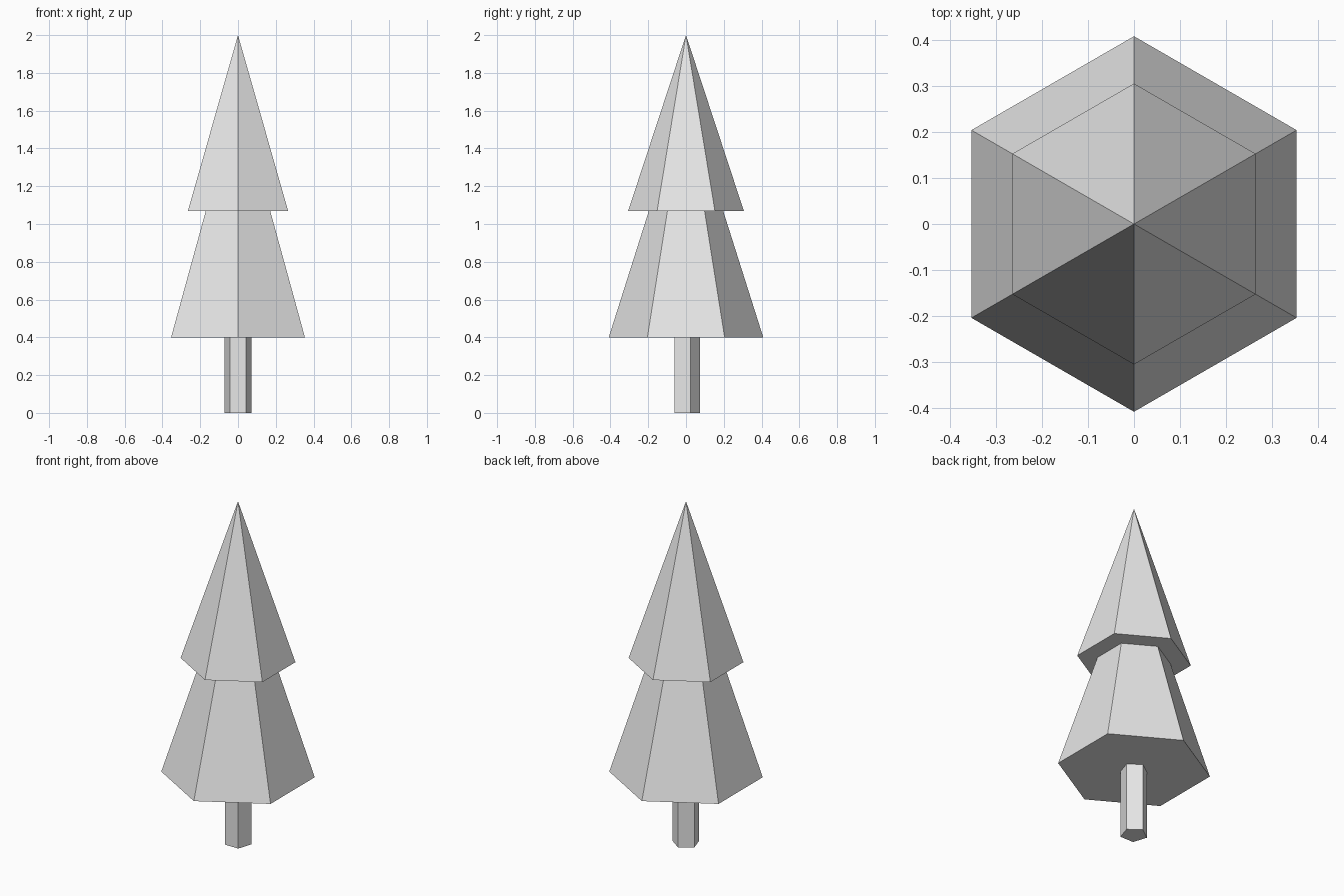
import bpy
import math

if "Cube" in bpy.data.objects:
    bpy.data.objects.remove(bpy.data.objects["Cube"])

grey = bpy.data.materials.new("plain_grey")
grey.diffuse_color = (0.8, 0.8, 0.8, 1.0)
grey.use_nodes = True
grey.node_tree.nodes["Principled BSDF"].inputs["Base Color"].default_value = grey.diffuse_color


def tapered(name, sides, r_bottom, r_top, z_bottom, z_top):
    """Flat-sided closed cone or prism with one corner pointing to +y."""
    bpy.ops.mesh.primitive_cone_add(
        vertices=sides, radius1=r_bottom, radius2=r_top,
        depth=z_top - z_bottom, location=(0, 0, (z_bottom + z_top) / 2))
    obj = bpy.context.object
    obj.name = name
    mesh = obj.data
    # turn the mesh so its first corner sits on the +y axis
    first = next(v.co for v in mesh.vertices if v.co.z < 0)
    turn = math.pi / 2 - math.atan2(first.y, first.x)
    obj.rotation_euler.z = turn
    mesh.materials.append(grey)
    bpy.ops.object.shade_flat()
    return obj


# five-sided trunk
tapered("trunk", 5, 0.074, 0.074, 0.0, 0.42)
# six-sided foliage tiers, the lower one ending inside the upper one
tapered("lower_foliage", 6, 0.409, 0.0, 0.40, 1.69)
tapered("upper_foliage", 6, 0.306, 0.0, 1.07, 2.0)
